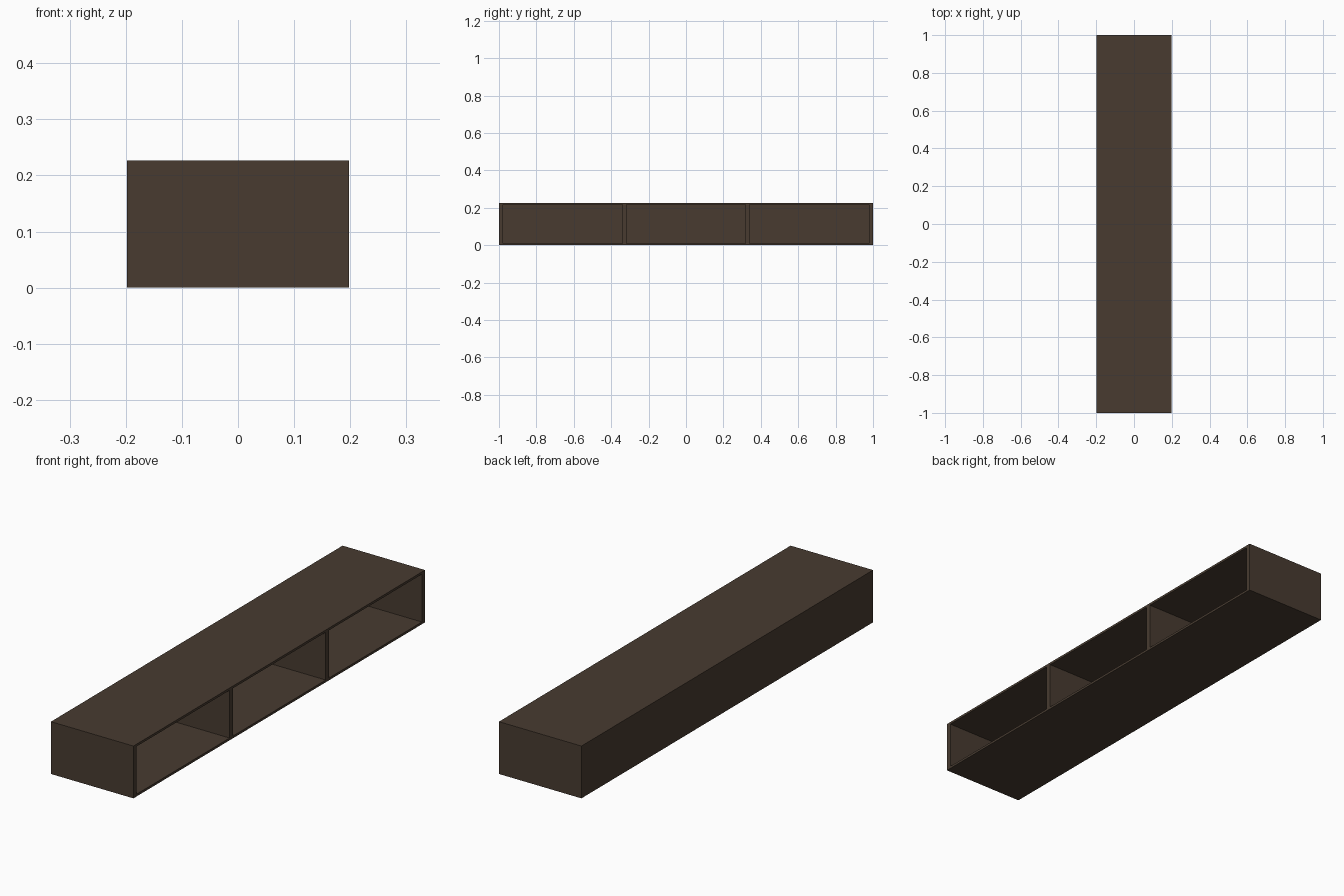
import bpy

if "Cube" in bpy.data.objects:
    bpy.data.objects.remove(bpy.data.objects["Cube"])

W, L, H = 0.396, 2.0, 0.227      # depth (x), length (y), height (z)
BOARD, SIDE, BACK = 0.01, 0.022, 0.01

wood = bpy.data.materials.new("dark_wood")
wood.diffuse_color = (0.065, 0.044, 0.030, 1)
wood.use_nodes = True
wood.node_tree.nodes["Principled BSDF"].inputs["Base Color"].default_value = wood.diffuse_color


def panel(name, x, y, z):
    """Box panel from (min, max) ranges on each axis."""
    bpy.ops.mesh.primitive_cube_add(size=1, location=[(a + b) / 2 for a, b in (x, y, z)])
    ob = bpy.context.object
    ob.name = name
    ob.scale = [b - a for a, b in (x, y, z)]
    bpy.ops.object.transform_apply(location=False, rotation=False, scale=True)
    ob.data.materials.append(wood)
    return ob


full_x, full_y = (-W / 2, W / 2), (-L / 2, L / 2)
inner_z = (BOARD, H - BOARD)

# Top and bottom boards
panel("bottom_board", full_x, full_y, (0, BOARD))
panel("top_board", full_x, full_y, (H - BOARD, H))

# Closed back on the -x side
panel("back_panel", (-W / 2, -W / 2 + BACK), full_y, inner_z)

# Two end panels and two dividers, evenly spaced: three open bays
step = (L - SIDE) / 3
for i, name in enumerate(("front_end", "front_divider", "rear_divider", "rear_end")):
    y0 = -L / 2 + i * step
    panel(name, (-W / 2 + BACK, W / 2), (y0, y0 + SIDE), inner_z)
